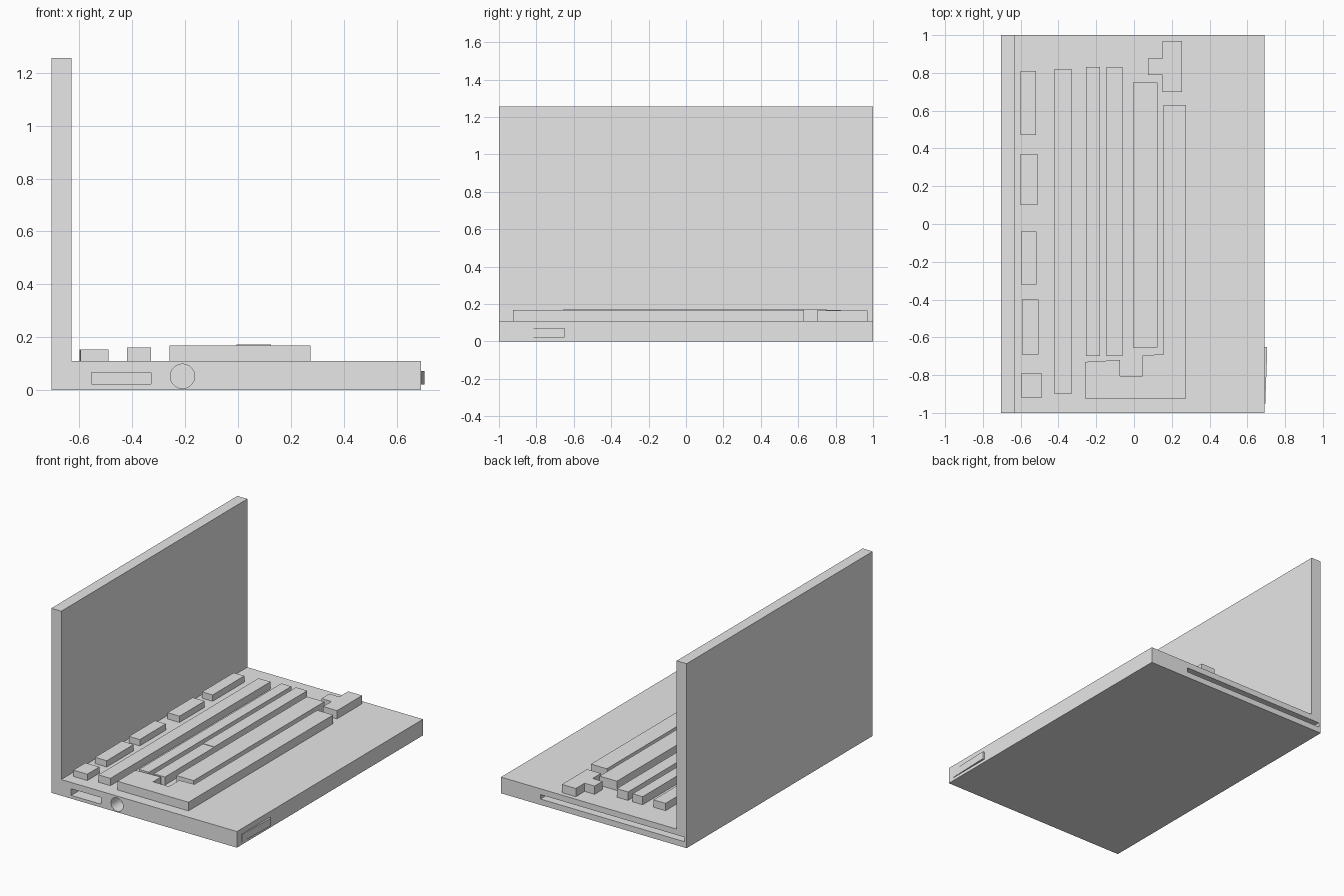
import bpy
import bmesh
import math

if "Cube" in bpy.data.objects:
    bpy.data.objects.remove(bpy.data.objects["Cube"])

grey = bpy.data.materials.new("light_grey")
grey.diffuse_color = (0.8, 0.8, 0.8, 1)
grey.use_nodes = True
grey.node_tree.nodes["Principled BSDF"].inputs["Base Color"].default_value = grey.diffuse_color


def prism(name, outline, z0, z1):
    """Extrude an xy outline from z0 up to z1."""
    bm = bmesh.new()
    face = bm.faces.new([bm.verts.new((x, y, z0)) for x, y in outline])
    ext = bmesh.ops.extrude_face_region(bm, geom=[face])
    for v in ext["geom"]:
        if isinstance(v, bmesh.types.BMVert):
            v.co.z = z1
    bmesh.ops.recalc_face_normals(bm, faces=bm.faces)
    mesh = bpy.data.meshes.new(name)
    bm.to_mesh(mesh)
    bm.free()
    mesh.materials.append(grey)
    obj = bpy.data.objects.new(name, mesh)
    bpy.context.collection.objects.link(obj)
    return obj


def box(name, x0, x1, y0, y1, z0, z1):
    return prism(name, [(x0, y0), (x1, y0), (x1, y1), (x0, y1)], z0, z1)


def cut(target, cutter):
    cutter.hide_render = True
    cutter.hide_set(True)
    mod = target.modifiers.new(cutter.name, 'BOOLEAN')
    mod.operation = 'DIFFERENCE'
    mod.solver = 'EXACT'
    mod.object = cutter


DECK = 0.11

# Body and upright screen
base = box("base", -0.705, 0.692, -1, 1, 0, DECK)
box("screen", -0.705, -0.63, -1, 1, DECK, 1.255)

# Ports sunk into the two ends of the base
cut(base, box("front_port_cutter", -0.555, -0.33, -1.1, -0.9, 0.022, 0.067))
cut(base, box("rear_slot_cutter", -0.69, 0.395, 0.9, 1.1, 0.04, 0.07))
bpy.ops.mesh.primitive_cylinder_add(vertices=32, radius=0.046, depth=0.2,
                                    location=(-0.21, -1, 0.052),
                                    rotation=(math.pi / 2, 0, 0))
jack = bpy.context.object
jack.name = "round_jack_cutter"
jack.data.materials.append(grey)
cut(base, jack)

# Slightly opened tray on the right edge
prism("side_tray", [(0.68, -0.95), (0.695, -0.95), (0.705, -0.68),
                    (0.705, -0.65), (0.68, -0.65)], 0.02, 0.072)

# Function key blocks beside the screen
for i, (x0, x1, y0, y1) in enumerate([
        (-0.60, -0.52, 0.47, 0.81), (-0.60, -0.51, 0.10, 0.37),
        (-0.597, -0.515, -0.32, -0.04), (-0.593, -0.505, -0.69, -0.40),
        (-0.595, -0.49, -0.92, -0.79)]):
    box(f"function_keys_{i + 1}", x0, x1, y0, y1, DECK, 0.153)

# Long key rows
box("number_row", -0.42, -0.33, -0.90, 0.82, DECK, 0.16)
box("upper_letter_row", -0.255, -0.18, -0.70, 0.83, DECK, 0.165)
box("middle_row_left", -0.145, -0.06, -0.70, -0.17, DECK, 0.165)
box("middle_row_right", -0.145, -0.06, -0.17, 0.83, DECK, 0.168)
box("lower_letter_row", -0.005, 0.125, -0.655, 0.75, DECK, 0.173)

# Stepped side keys joined to the bottom row
prism("bottom_keys", [
    (-0.26, -0.925), (0.275, -0.925), (0.275, 0.63), (0.155, 0.63),
    (0.155, -0.69), (0.045, -0.695), (0.045, -0.805), (-0.075, -0.805),
    (-0.075, -0.72), (-0.26, -0.73)], DECK, 0.169)

# Arrow key cluster
prism("arrow_keys", [
    (0.15, 0.70), (0.255, 0.70), (0.255, 0.97), (0.15, 0.97),
    (0.15, 0.875), (0.075, 0.875), (0.075, 0.79), (0.15, 0.79)], DECK, 0.166)
